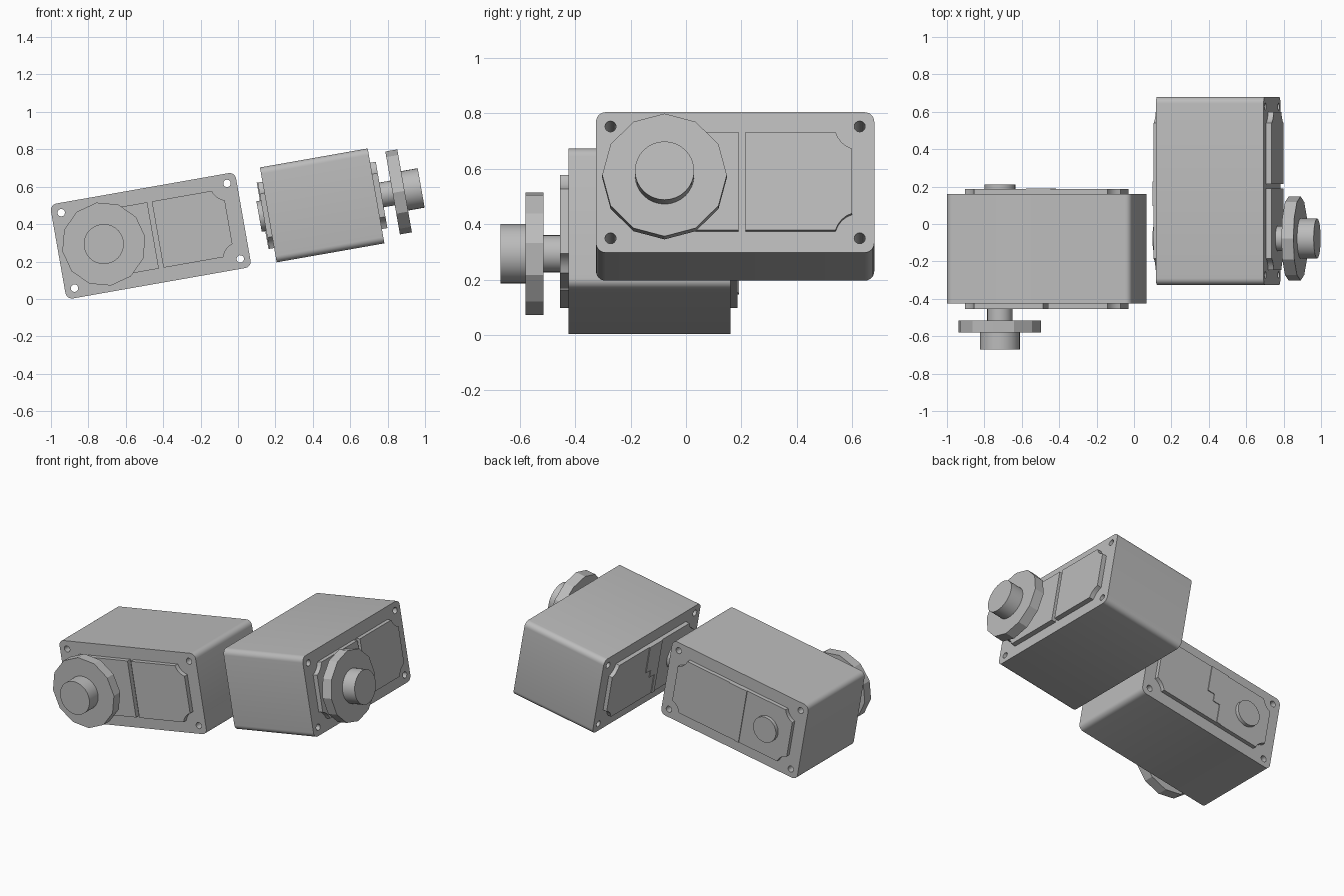
import bpy, bmesh
from math import radians, sin, cos, tau, asin, acos
from mathutils import Matrix

if "Cube" in bpy.data.objects:
    bpy.data.objects.remove(bpy.data.objects["Cube"])

grey = bpy.data.materials.new("light_grey")
grey.use_nodes = True
COLOUR = (0.5, 0.5, 0.5, 1)
grey.diffuse_color = COLOUR
grey.node_tree.nodes["Principled BSDF"].inputs["Base Color"].default_value = COLOUR

# Motor unit frame: x along the length, y up, z out of the front
LENGTH, HEIGHT, HALF_DEPTH = 1.005, 0.515, 0.2925
HOLE_X, HOLE_Y = 0.45, 0.205
AXLE = (-0.255, 0)


def arc(cx, cy, r, a0, a1, n):
    return [(cx + r * cos(a0 + (a1 - a0) * i / n), cy + r * sin(a0 + (a1 - a0) * i / n))
            for i in range(n + 1)]


def circle(cx, cy, r, n=32):
    return arc(cx, cy, r, 0, tau, n)[:-1]


def rounded_rect(w, h, r):
    pts = []
    for i, (sx, sy) in enumerate([(1, 1), (-1, 1), (-1, -1), (1, -1)]):
        a = i * tau / 4
        pts += arc(sx * (w / 2 - r), sy * (h / 2 - r), r, a, a + tau / 4, 6)
    return pts


def scooped_panel(inner, outer, half_h, side):
    """Panel whose outer corners curve inwards around the screw holes."""
    r = 0.091
    a0 = radians(180) + asin((HOLE_Y - half_h) / r)
    a1 = radians(180) + acos((HOLE_X - outer) / r)
    top = arc(HOLE_X, HOLE_Y, r, a0, radians(270) - asin((HOLE_X - outer) / r), 4)
    pts = [(inner, half_h)] + top + [(x, -y) for x, y in reversed(top)] + [(inner, -half_h)]
    return [(side * x, y) for x, y in pts]


def solid(name, loops, z0, z1):
    """Extrude an outline, with any inner loops as holes, from z0 to z1."""
    curve = bpy.data.curves.new(name, "CURVE")
    curve.dimensions = "2D"
    curve.fill_mode = "BOTH"
    curve.extrude = (z1 - z0) / 2
    for loop in loops:
        s = curve.splines.new("POLY")
        s.points.add(len(loop) - 1)
        for p, (x, y) in zip(s.points, loop):
            p.co = (x, y, 0, 1)
        s.use_cyclic_u = True
    temp = bpy.data.objects.new(name + "_outline", curve)
    bpy.context.collection.objects.link(temp)
    bpy.context.view_layer.update()
    deps = bpy.context.evaluated_depsgraph_get()
    mesh = bpy.data.meshes.new_from_object(temp.evaluated_get(deps))
    bpy.data.objects.remove(temp)
    bm = bmesh.new()
    bm.from_mesh(mesh)
    bmesh.ops.remove_doubles(bm, verts=bm.verts, dist=1e-5)
    bmesh.ops.recalc_face_normals(bm, faces=bm.faces)
    bmesh.ops.translate(bm, verts=bm.verts, vec=(0, 0, (z0 + z1) / 2))
    bm.to_mesh(mesh)
    bm.free()
    mesh.name = name
    mesh.materials.clear()
    mesh.materials.append(grey)
    mesh.shade_smooth()
    mesh.set_sharp_from_angle(angle=radians(20))
    return name, mesh


D = HALF_DEPTH
PANEL = D + 0.03
holes = [circle(sx * HOLE_X, sy * HOLE_Y, 0.02, 16) for sx in (-1, 1) for sy in (-1, 1)]

# Stepped seam strip on the rear cover
seam = [(0.05, 0.18), (0.05, 0), (0, 0), (0, -0.05), (-0.05, -0.05),
        (-0.05, -0.18), (-0.08, -0.18), (-0.08, 0.18)]

parts = [
    solid("housing", [rounded_rect(LENGTH, HEIGHT, 0.035)] + holes, -D, D),
    solid("front_panel_plain", [scooped_panel(0.0375, 0.4225, 0.18, 1)], D - 0.001, PANEL),
    solid("front_panel_axle", [scooped_panel(-0.0125, 0.4225, 0.18, -1)], D - 0.001, PANEL),
    solid("rear_panel_plain", [scooped_panel(0.05, 0.4225, 0.18, 1)], -PANEL + 0.004, -D + 0.001),
    solid("rear_panel_axle", [scooped_panel(-0.05, 0.4225, 0.18, -1)], -PANEL + 0.004, -D + 0.001),
    solid("rear_seam", [seam], -PANEL - 0.001, -PANEL + 0.005),
    solid("rear_pivot", [circle(*AXLE, 0.083)], -PANEL - 0.02, -PANEL + 0.005),
    solid("axle", [circle(*AXLE, 0.067)], PANEL - 0.001, 0.384),
    solid("horn_disc", [circle(*AXLE, 0.225, 12)], 0.3825, 0.4475),
    solid("horn_hub", [circle(*AXLE, 0.107)], 0.447, 0.5375),
]

# Stand the unit up so its front faces -y, then place it twice
upright = Matrix.Rotation(radians(90), 4, "X")
tilt = Matrix.Rotation(radians(-10), 4, "Y")
placements = {
    "right": Matrix.Translation((-0.4665, -0.1325, 0.3375)) @ tilt @ upright,
    "left": Matrix.Translation((0.45, 0.1775, 0.5)) @ tilt
    @ Matrix.Rotation(radians(90), 4, "Z") @ upright,
}
for side, matrix in placements.items():
    for name, mesh in parts:
        obj = bpy.data.objects.new(f"{side}_{name}", mesh)
        bpy.context.collection.objects.link(obj)
        obj.matrix_world = matrix
